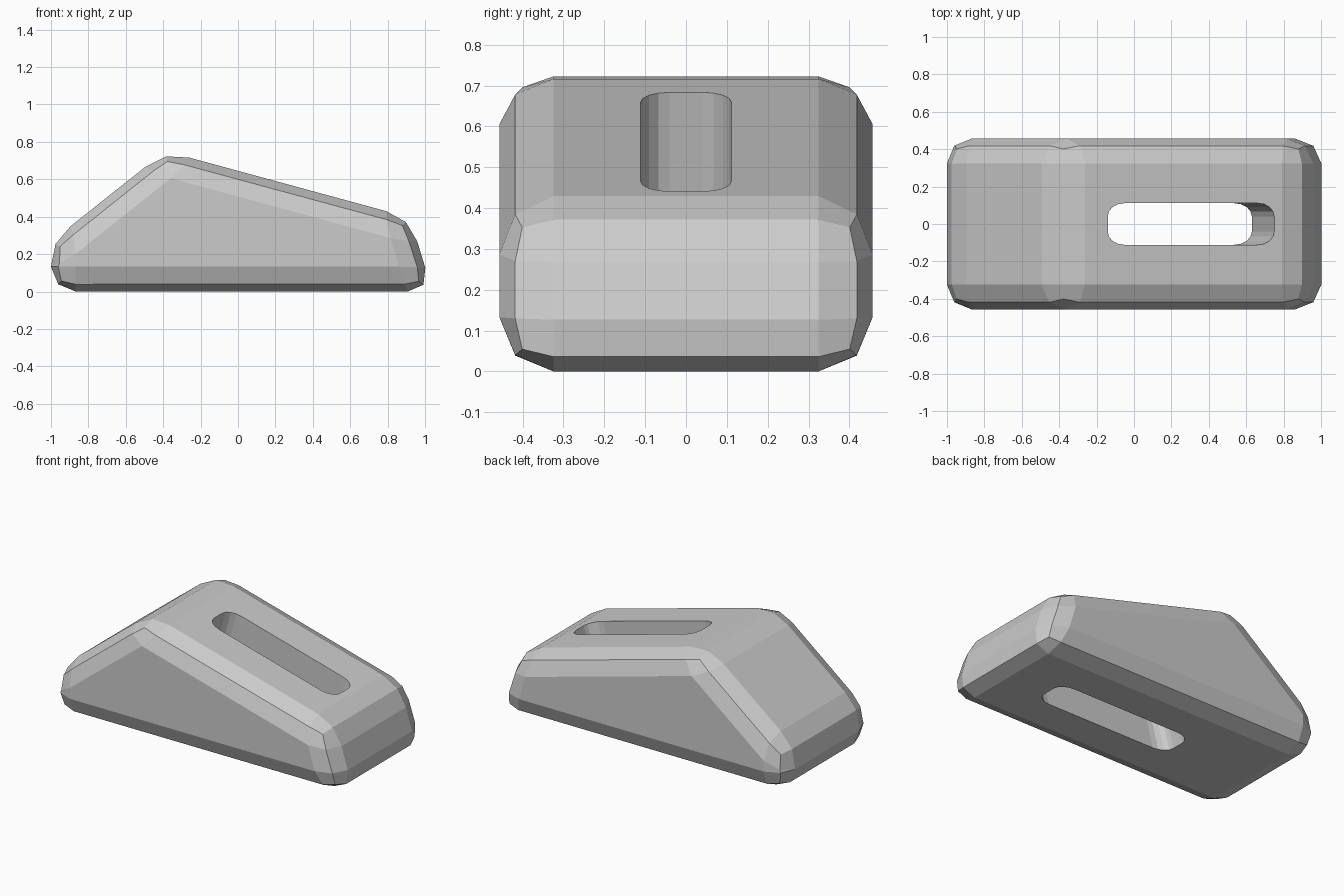
import bpy, bmesh, math
from mathutils import Vector

if "Cube" in bpy.data.objects:
    bpy.data.objects.remove(bpy.data.objects["Cube"])


def prism(name, base, sweep):
    """Closed solid: a flat outline pushed along a vector."""
    bm = bmesh.new()
    face = bm.faces.new([bm.verts.new(p) for p in base])
    out = bmesh.ops.extrude_face_region(bm, geom=[face])
    moved = [g for g in out["geom"] if isinstance(g, bmesh.types.BMVert)]
    bmesh.ops.translate(bm, verts=moved, vec=sweep)
    bmesh.ops.recalc_face_normals(bm, faces=bm.faces)
    mesh = bpy.data.meshes.new(name)
    bm.to_mesh(mesh)
    bm.free()
    obj = bpy.data.objects.new(name, mesh)
    bpy.context.collection.objects.link(obj)
    return obj


# Wedge body: five-sided side profile, all edges rounded in two steps
half_width = 0.457
profile = [(-1, 0), (1.04, 0), (0.92, 0.395), (-0.389, 0.751), (-1, 0.266)]
body = prism("wedge_body", [(x, -half_width, z) for x, z in profile],
             (0, 2 * half_width, 0))
bevel = body.modifiers.new("rounded_edges", "BEVEL")
bevel.width = 0.1325
bevel.segments = 2
bevel.limit_method = "NONE"

# Slot cutter: rounded rectangle square to the long top slope
along = Vector((1.309, 0, -0.356)).normalized()
up = Vector((-along.z, 0, along.x))
centre = Vector((0.305, 0, 0.562))
half_len, half_slot, rx, ry, steps = 0.461, 0.111, 0.09, 0.07, 4
outline = []
for quarter, (sx, sy) in enumerate([(1, 1), (-1, 1), (-1, -1), (1, -1)]):
    for i in range(steps + 1):
        a = (quarter + i / steps) * math.pi / 2
        u = sx * (half_len - rx) + rx * math.cos(a)
        v = sy * (half_slot - ry) + ry * math.sin(a)
        outline.append(centre + along * u + Vector((0, v, 0)) + up * 0.3)
cutter = prism("slot_cutter", outline, up * -1.5)
cutter.hide_render = True
cutter.hide_viewport = True

# Cut the slot right through the body
cut = body.modifiers.new("slot", "BOOLEAN")
cut.operation = "DIFFERENCE"
cut.solver = "EXACT"
cut.object = cutter
